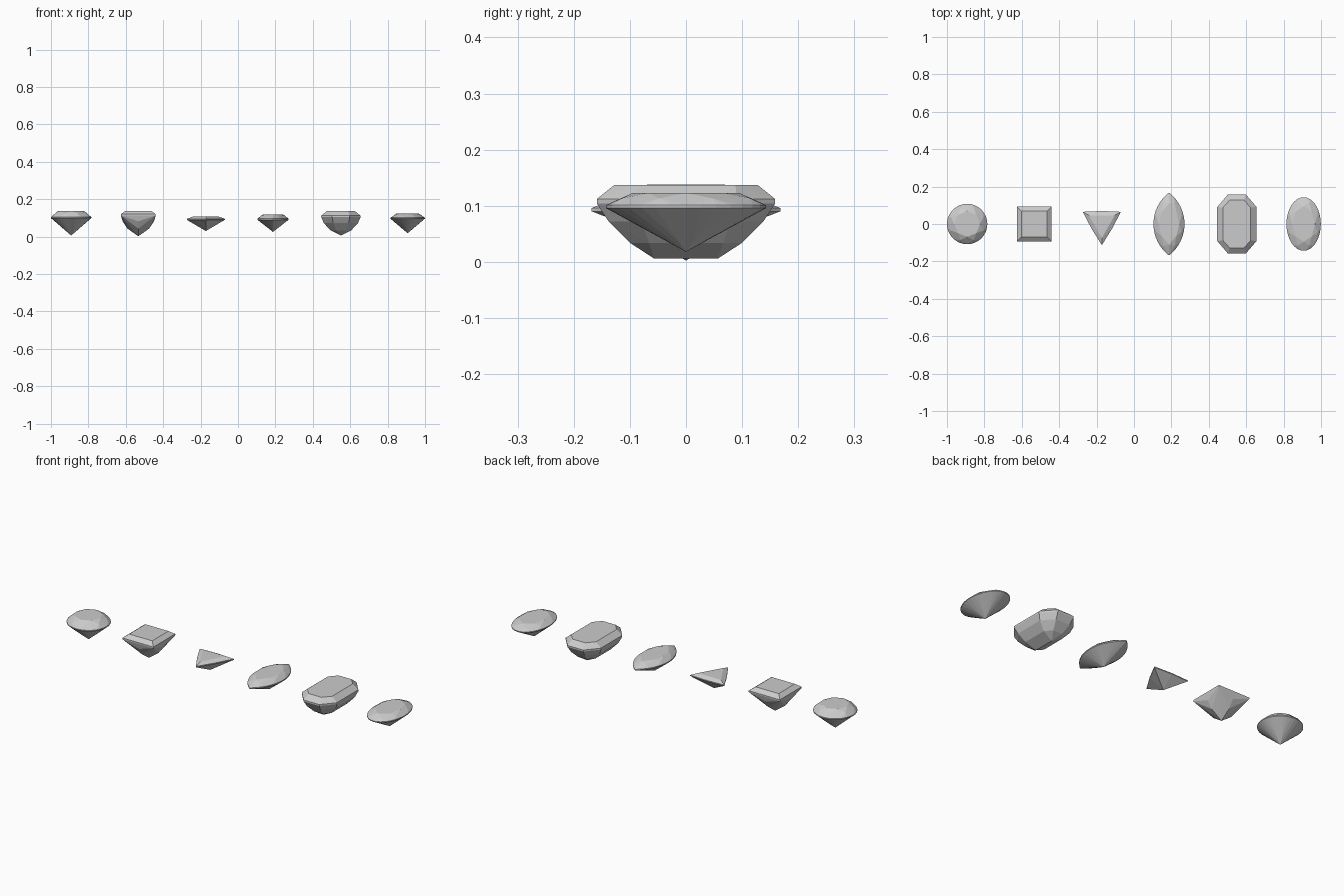
import bpy, bmesh, math

if "Cube" in bpy.data.objects:
    bpy.data.objects.remove(bpy.data.objects["Cube"])

def gem(name, cx, points):
    """Convex cut stone: the facets are the hull of the given points."""
    bm = bmesh.new()
    for x, y, z in points:
        bm.verts.new((x + cx, y, z))
    res = bmesh.ops.convex_hull(bm, input=bm.verts[:])
    loose = [v for v in bm.verts if not v.link_faces]
    bmesh.ops.delete(bm, geom=loose, context='VERTS')
    bmesh.ops.dissolve_limit(bm, angle_limit=0.01, verts=bm.verts[:], edges=bm.edges[:])
    bmesh.ops.recalc_face_normals(bm, faces=bm.faces[:])
    mesh = bpy.data.meshes.new(name)
    bm.to_mesh(mesh)
    bm.free()
    ob = bpy.data.objects.new(name, mesh)
    bpy.context.collection.objects.link(ob)
    return ob

def ring(outline, n, scale, z, shift=0.0):
    return [(p[0] * scale, p[1] * scale, z)
            for p in (outline((i + shift) / n) for i in range(n))]

def brilliant(name, cx, outline, culet, girdle, top, table):
    """Table, star points, thin girdle and pavilion around an outline."""
    lo, hi = girdle
    pts = ring(outline, 8, table, top)
    pts += ring(outline, 8, (1 + table) / 2 + 0.04, hi + (top - hi) * 0.55, 0.5)
    pts += ring(outline, 32, 1, hi) + ring(outline, 32, 1, lo)
    pts += ring(outline, 8, 0.26, culet + (lo - culet) * 0.25, 0.5)
    pts.append((0, 0, culet))
    return gem(name, cx, pts)

def ellipse(w, l):
    return lambda t: (w * math.cos(math.tau * t), l * math.sin(math.tau * t))

def lens(w, l):
    # two circular arcs meeting at the pointed ends
    r = (l * l + w * w) / (2 * w)
    half = math.asin(l / r)
    def f(t):
        t %= 1.0
        side = 1 if t < 0.5 else -1
        a = half * (1 - 4 * (t % 0.5))
        return side * (r * math.cos(a) - (r - w)), side * r * math.sin(a)
    return f

def rect(w, l, z, cx=0.0, cy=0.0):
    # rectangle with corners cut by cx, cy
    return [(sx * x, sy * y, z) for sx in (-1, 1) for sy in (-1, 1)
            for x, y in ((w, l - cy), (w - cx, l))]

# Curved outlines: round, marquise, oval
brilliant("round_gem", -0.892, ellipse(0.108, 0.108), 0.006, (0.099, 0.104), 0.138, 0.64)
brilliant("marquise_gem", 0.187, lens(0.083, 0.168), 0.025, (0.090, 0.096), 0.119, 0.66)
brilliant("oval_gem", 0.907, ellipse(0.092, 0.143), 0.018, (0.096, 0.101), 0.123, 0.66)

# Square gem: bulging side facets, straight corner ridges
square = rect(0.069, 0.069, 0.138) + rect(0.093, 0.093, 0.120) + rect(0.093, 0.093, 0.113)
for a, b in ((1, 0), (-1, 0), (0, 1), (0, -1)):
    square += [(a * 0.084, b * 0.084, 0.127 - 0.045), (a * 0.058, b * 0.058, 0.043)]
square.append((0, 0, 0.002))
gem("square_gem", -0.533, square)

# Triangular gem: slightly bowed sides
corners = [(-0.102, 0.065), (0.102, 0.065), (0.0, -0.113)]
outline = []
for i in range(3):
    p, q = corners[i], corners[(i + 1) % 3]
    mx, my = (p[0] + q[0]) / 2, (p[1] + q[1]) / 2
    outline += [p, (mx * 1.06, (my - 0.005) * 1.08 + 0.005)]
tri = [(x, y, z) for x, y in outline for z in (0.090, 0.095)]
tri += [(x * 0.68, 0.008 + (y - 0.008) * 0.68, 0.107) for x, y in corners]
tri.append((0, 0.008, 0.030))
gem("triangle_gem", -0.172, tri)

# Step-cut gem: stacked octagons down to a keel
steps = ((0.074, 0.128, 0.137, 0.036, 0.040), (0.105, 0.159, 0.112, 0.058, 0.068),
         (0.105, 0.159, 0.104, 0.058, 0.068), (0.091, 0.138, 0.072, 0.050, 0.058),
         (0.056, 0.100, 0.034, 0.030, 0.034))
emerald = [p for w, l, z, cx, cy in steps for p in rect(w, l, z, cx, cy)]
emerald += [(0, -0.057, 0.006), (0, 0.057, 0.006)]
gem("step_cut_gem", 0.55, emerald)
